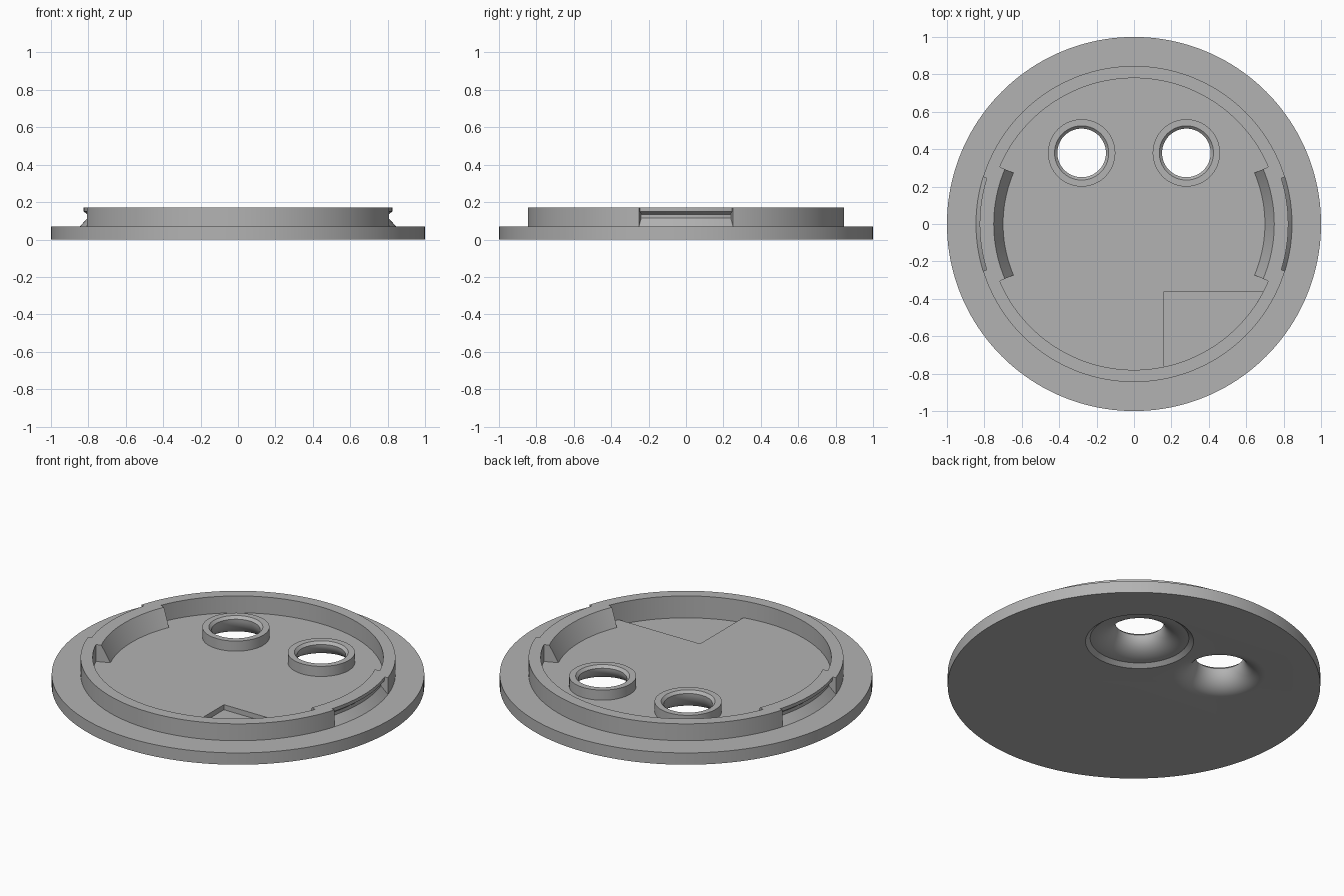
import bpy, bmesh, math
from math import cos, sin, radians, pi

if "Cube" in bpy.data.objects:
    bpy.data.objects.remove(bpy.data.objects["Cube"])

grey = bpy.data.materials.new("plain grey")
grey.diffuse_color = (0.45, 0.45, 0.45, 1)
grey.use_nodes = True
grey.node_tree.nodes["Principled BSDF"].inputs["Base Color"].default_value = grey.diffuse_color


def make(name, bm):
    bmesh.ops.recalc_face_normals(bm, faces=bm.faces)
    me = bpy.data.meshes.new(name)
    bm.to_mesh(me)
    bm.free()
    me.materials.append(grey)
    ob = bpy.data.objects.new(name, me)
    bpy.context.collection.objects.link(ob)
    return ob


def lathe(name, profile, x=0, y=0, n=96):
    """Solid of revolution; profile runs along the outside, ends capped."""
    bm = bmesh.new()
    rings = [[bm.verts.new((x + r * cos(2 * pi * i / n), y + r * sin(2 * pi * i / n), z))
              for i in range(n)] for r, z in profile]
    for a, b in zip(rings, rings[1:]):
        for i in range(n):
            j = (i + 1) % n
            bm.faces.new((a[i], a[j], b[j], b[i]))
    bm.faces.new(rings[0])
    bm.faces.new(rings[-1])
    return make(name, bm)


def boolean(target, tool, op):
    m = target.modifiers.new(op, "BOOLEAN")
    m.operation, m.object, m.solver = op, tool, "EXACT"
    bpy.context.view_layer.objects.active = target
    bpy.ops.object.modifier_apply(modifier=m.name)
    bpy.data.objects.remove(tool)


def smooth(ob):
    bpy.ops.object.select_all(action="DESELECT")
    ob.select_set(True)
    bpy.context.view_layer.objects.active = ob
    bpy.ops.object.shade_smooth_by_angle(angle=radians(25))


# Base disc with two raised collars
FLOOR, TOP = 0.07, 0.17
base = lathe("base_disc", [(1, 0), (1, FLOOR)], n=160)
for x in (-0.28, 0.28):
    boolean(base, lathe("collar", [(0.18, 0.03), (0.18, 0.13)], x, 0.38), "UNION")

# Flared holes, the right one with a bevelled seat underneath
for x, r1, z1, seat in ((-0.28, 0.25, 0, [(0.25, -0.05)]),
                        (0.28, 0.265, 0.02, [(0.29, 0), (0.29, -0.05)])):
    flare = [(r1 - (r1 - 0.13) * cos(t), 0.115 - (0.115 - z1) * sin(t))
             for t in (pi / 2 * i / 12 for i in range(13))]
    profile = [(0.145, 0.2), (0.145, 0.13)] + flare + seat
    boolean(base, lathe("hole_cutter", profile, x, 0.38), "DIFFERENCE")

# Shallow corner pocket bounded by the ring
R_IN = 0.78
a0, a1 = -math.acos(0.16 / R_IN), -math.asin(0.36 / R_IN)
outline = [(0.16, -0.36)] + [(R_IN * cos(a0 + (a1 - a0) * i / 24), R_IN * sin(a0 + (a1 - a0) * i / 24))
                             for i in range(25)]
bm = bmesh.new()
face = bm.faces.new([bm.verts.new((x, y, 0.04)) for x, y in outline])
up = bmesh.ops.extrude_face_region(bm, geom=[face])["geom"]
bmesh.ops.translate(bm, verts=[v for v in up if isinstance(v, bmesh.types.BMVert)], vec=(0, 0, 0.1))
boolean(base, make("pocket_cutter", bm), "DIFFERENCE")
smooth(base)

# Raised ring: cross-section changes at the side clips
OUT_PLAIN = [(0.845, FLOOR), (0.845, 0.115), (0.845, 0.135), (0.845, 0.15), (0.845, TOP)]
OUT_CLIP = [(0.845, FLOOR), (0.805, 0.115), (0.805, 0.135), (0.825, 0.15), (0.825, TOP)]
IN_PLAIN = [(R_IN, TOP), (R_IN, FLOOR)]
IN_PAD = [(0.75, TOP), (0.70, FLOOR)]
CLIP, PAD = 17.3, 23
spans = []
for c in (0, 180):
    spans += [(c - PAD, c - CLIP, OUT_PLAIN + IN_PAD, 3),
              (c - CLIP, c + CLIP, OUT_CLIP + IN_PAD, 16),
              (c + CLIP, c + PAD, OUT_PLAIN + IN_PAD, 3),
              (c + PAD, c + 180 - PAD, OUT_PLAIN + IN_PLAIN, 60)]
bm = bmesh.new()
sections = []
for s, e, profile, n in spans:
    for i in range(n + 1):
        a = radians(s + (e - s) * i / n)
        sections.append([bm.verts.new((r * cos(a), r * sin(a), z)) for r, z in profile])
for a, b in zip(sections, sections[1:] + sections[:1]):
    for k in range(len(a)):
        j = (k + 1) % len(a)
        bm.faces.new((a[k], a[j], b[j], b[k]))
bmesh.ops.remove_doubles(bm, verts=bm.verts, dist=1e-5)
bmesh.ops.dissolve_degenerate(bm, edges=bm.edges, dist=1e-5)
smooth(make("clip_ring", bm))
